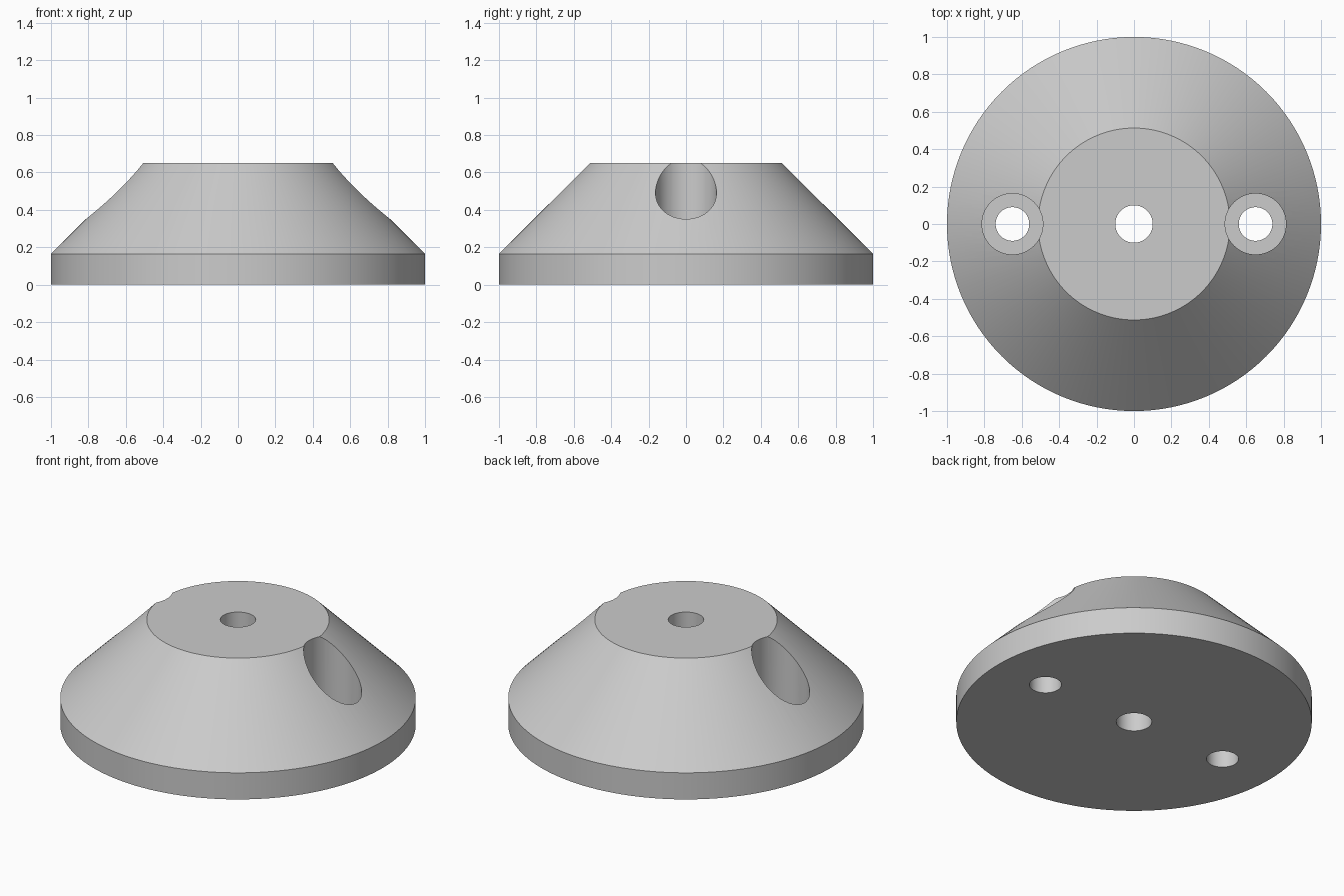
import bpy
import bmesh
import math

cube = bpy.data.objects.get("Cube")
if cube:
    bpy.data.objects.remove(cube, do_unlink=True)

RIM_Z, TOP_Z = 0.165, 0.65
RIM_R, TOP_R = 1.0, 0.513
BOLT_X = 0.65

grey = bpy.data.materials.new("light_grey")
grey.use_nodes = True
grey.diffuse_color = (0.6, 0.6, 0.6, 1)
grey.node_tree.nodes["Principled BSDF"].inputs["Base Color"].default_value = (0.6, 0.6, 0.6, 1)


def turned(name, profile, segments):
    """Solid of revolution from (radius, height) points, capped at both ends."""
    bm = bmesh.new()
    rings = []
    for r, z in profile:
        ring = []
        for i in range(segments):
            a = 2 * math.pi * i / segments
            ring.append(bm.verts.new((r * math.cos(a), r * math.sin(a), z)))
        rings.append(ring)
    for low, high in zip(rings, rings[1:]):
        for i in range(segments):
            j = (i + 1) % segments
            bm.faces.new((low[i], low[j], high[j], high[i]))
    bm.faces.new(rings[0][::-1])
    bm.faces.new(rings[-1])
    mesh = bpy.data.meshes.new(name)
    bm.to_mesh(mesh)
    bm.free()
    mesh.materials.append(grey)
    obj = bpy.data.objects.new(name, mesh)
    bpy.context.collection.objects.link(obj)
    return obj


# Conical body on a short cylindrical rim
body = turned("conical_base", [(RIM_R, 0), (RIM_R, RIM_Z), (TOP_R, TOP_Z)], 128)

# Cutters: centre bore and two counterbored bolt holes
cutters = [turned("centre_bore_cutter", [(0.1, -0.1), (0.1, 1)], 64)]
for side, x in (("left", BOLT_X), ("right", -BOLT_X)):
    cutter = turned(side + "_bolt_hole_cutter",
                    [(0.09, -0.1), (0.09, RIM_Z), (0.163, RIM_Z), (0.163, 1)], 64)
    cutter.location.x = x
    cutters.append(cutter)

bpy.ops.object.select_all(action="DESELECT")
bpy.context.view_layer.objects.active = body
body.select_set(True)
for cutter in cutters:
    cutter.hide_render = True
    mod = body.modifiers.new(cutter.name, "BOOLEAN")
    mod.operation = "DIFFERENCE"
    mod.solver = "EXACT"
    mod.object = cutter
    bpy.ops.object.modifier_apply(modifier=mod.name)
for cutter in cutters:
    bpy.data.objects.remove(cutter, do_unlink=True)

bpy.ops.object.shade_smooth_by_angle(angle=math.radians(25))
